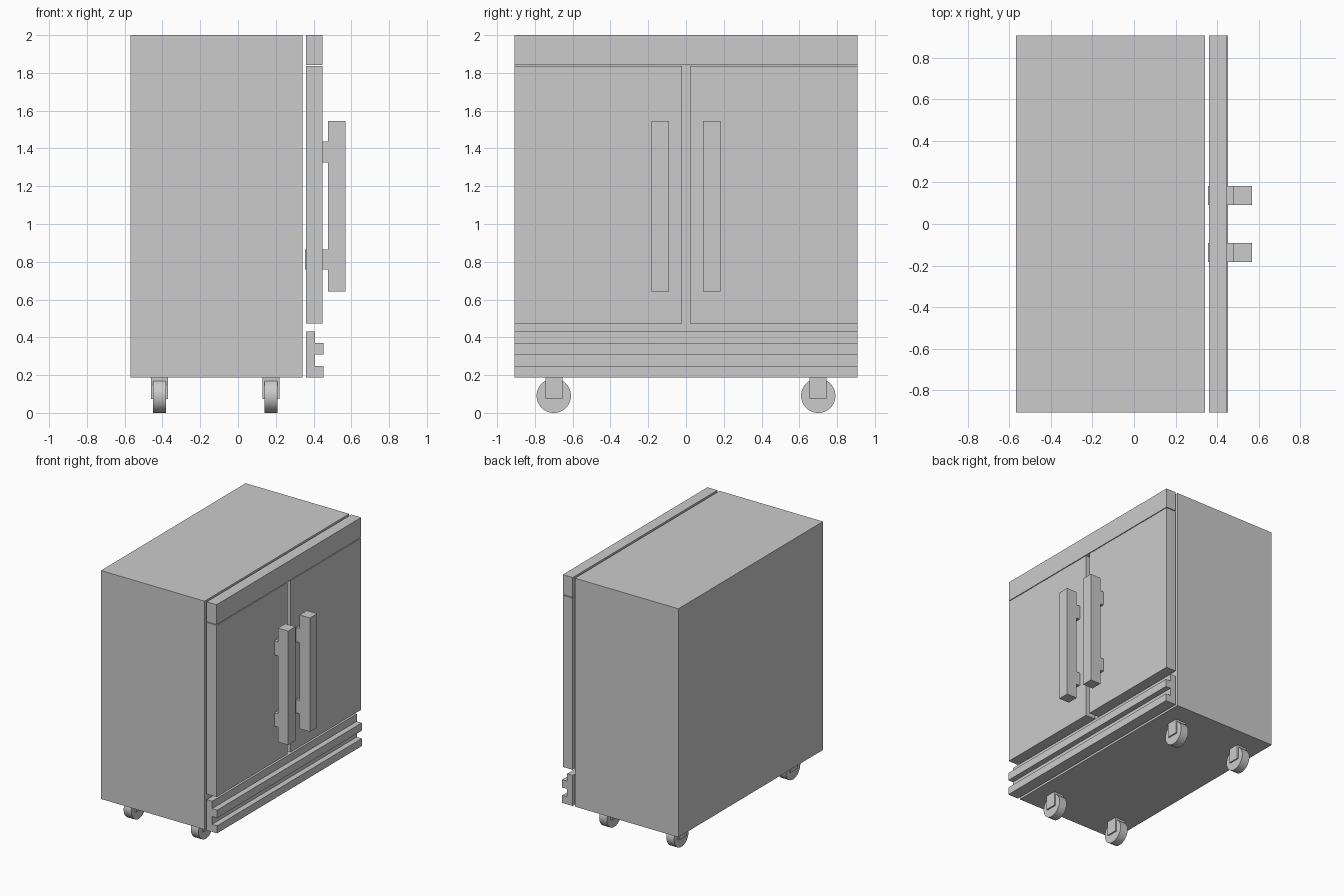
import bpy, bmesh
from math import pi

if "Cube" in bpy.data.objects:
    bpy.data.objects.remove(bpy.data.objects["Cube"])


def box(name, x, y, z):
    """Axis-aligned box from (min, max) ranges."""
    bm = bmesh.new()
    bmesh.ops.create_cube(bm, size=1)
    for v in bm.verts:
        v.co = [r[0] if c < 0 else r[1] for c, r in zip(v.co, (x, y, z))]
    mesh = bpy.data.meshes.new(name)
    bm.to_mesh(mesh)
    bm.free()
    ob = bpy.data.objects.new(name, mesh)
    bpy.context.collection.objects.link(ob)
    return ob


def extrude_y(name, profile, y0, y1):
    """Prism made from an (x, z) profile swept along y."""
    bm = bmesh.new()
    face = bm.faces.new([bm.verts.new((x, y0, z)) for x, z in profile])
    out = bmesh.ops.extrude_face_region(bm, geom=[face])["geom"]
    bmesh.ops.translate(bm, vec=(0, y1 - y0, 0),
                        verts=[g for g in out if isinstance(g, bmesh.types.BMVert)])
    bmesh.ops.recalc_face_normals(bm, faces=bm.faces)
    mesh = bpy.data.meshes.new(name)
    bm.to_mesh(mesh)
    bm.free()
    ob = bpy.data.objects.new(name, mesh)
    bpy.context.collection.objects.link(ob)


W = 0.907  # half width of the cabinet

# Cabinet body and header panel
box("cabinet_body", (-0.568, 0.341), (-W, W), (0.187, 2.0))
box("header_panel", (0.36, 0.447), (-W, W), (1.842, 2.0))

# Slatted base grille
extrude_y("base_grille", [
    (0.36, 0.187), (0.452, 0.187), (0.452, 0.247), (0.408, 0.247),
    (0.408, 0.309), (0.452, 0.309), (0.452, 0.371), (0.408, 0.371),
    (0.408, 0.43), (0.36, 0.43)], -W, W)

# Double doors, each with a bar handle on two mounts
for side, s in (("left", -1), ("right", 1)):
    def span(a, b):
        return tuple(sorted((s * a, s * b)))
    box(side + "_door", (0.36, 0.447), span(0.02, W), (0.474, 1.836))
    grip = span(0.091, 0.182)
    box(side + "_handle_bar", (0.477, 0.568), grip, (0.642, 1.546))
    box(side + "_handle_upper_mount", (0.40, 0.477), grip, (1.325, 1.437))
    box(side + "_handle_lower_mount", (0.355, 0.477), grip, (0.76, 0.866))

# Four casters: block bracket with the wheel running through it
for xn, x in (("back", -0.416), ("front", 0.174)):
    for yn, y in (("left", -0.70), ("right", 0.70)):
        box(f"{xn}_{yn}_bracket", (x - 0.045, x + 0.045),
            (y - 0.045, y + 0.045), (0.073, 0.187))
        bpy.ops.mesh.primitive_cylinder_add(
            vertices=48, radius=0.091, depth=0.068,
            location=(x, y, 0.091), rotation=(0, pi / 2, 0))
        bpy.context.object.name = f"{xn}_{yn}_wheel"
        bpy.ops.object.shade_smooth_by_angle()
